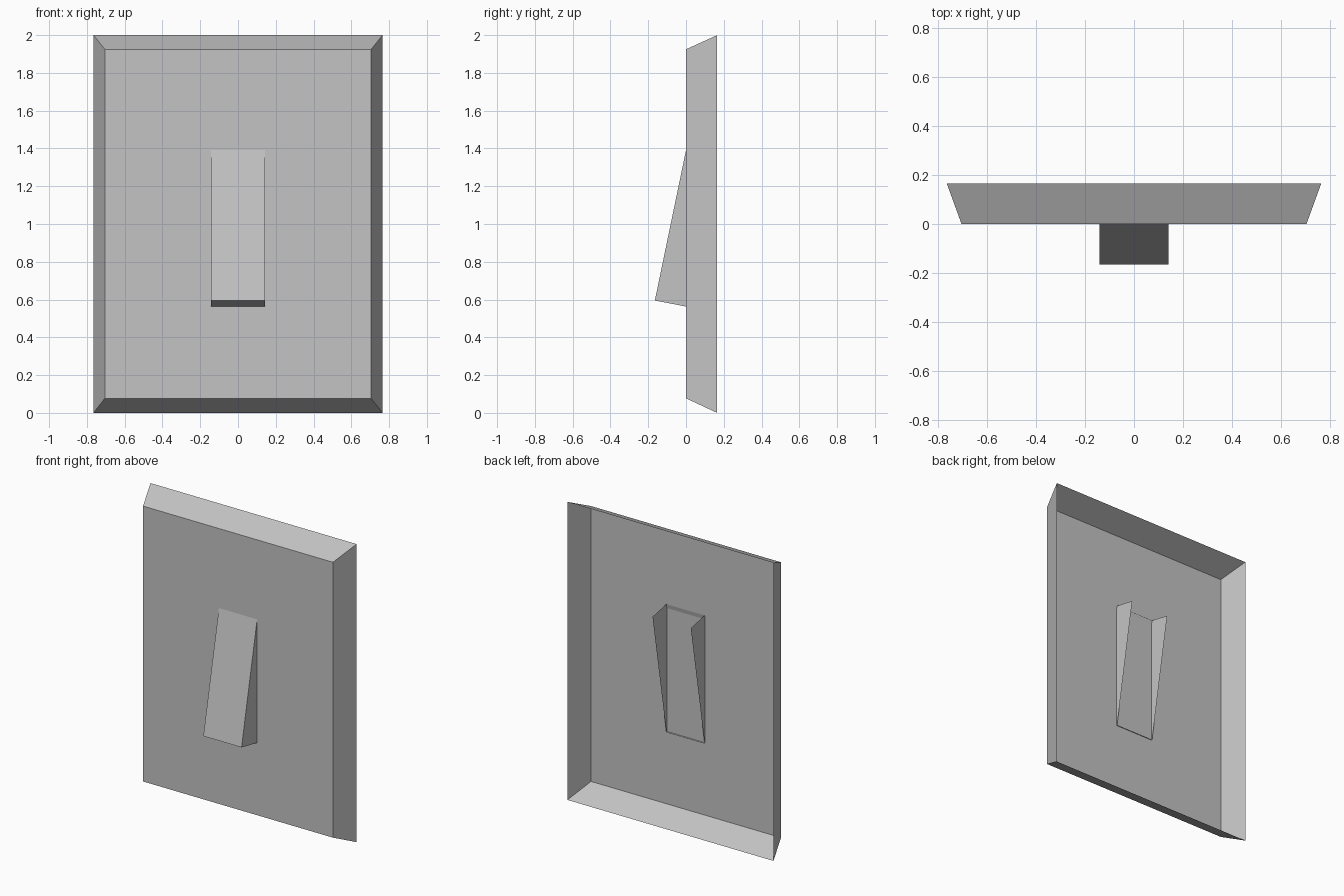
import bpy
import bmesh

cube = bpy.data.objects.get("Cube")
if cube:
    bpy.data.objects.remove(cube, do_unlink=True)

grey = bpy.data.materials.new("plain_grey")
grey.use_nodes = True
colour = (0.55, 0.55, 0.55, 1)
grey.diffuse_color = colour
grey.node_tree.nodes["Principled BSDF"].inputs["Base Color"].default_value = colour


def finish(name, bm):
    """Turn a bmesh into a flat-shaded object."""
    mesh = bpy.data.meshes.new(name)
    bm.to_mesh(mesh)
    bm.free()
    mesh.materials.append(grey)
    obj = bpy.data.objects.new(name, mesh)
    bpy.context.collection.objects.link(obj)
    return obj


def rectangle(bm, half_width, y, low, high):
    return [bm.verts.new((x, y, z)) for x, z in
            ((-half_width, low), (half_width, low),
             (half_width, high), (-half_width, high))]


# Wall plate: thin shell with sloping rims, open at the back
bm = bmesh.new()
front = rectangle(bm, 0.705, 0, 0.077, 1.925)
rim = rectangle(bm, 0.765, 0.165, 0, 2)
bm.faces.new(front)
for i in range(4):
    j = (i + 1) % 4
    bm.faces.new((front[j], front[i], rim[i], rim[j]))
finish("wall_plate", bm)

# Toggle: tilted lever shell, open at its top and back
bm = bmesh.new()
profile = [(0.006, 1.42), (-0.165, 0.595), (0.006, 0.562), (0.152, 1.39)]
right, left = [[bm.verts.new((x, y, z)) for y, z in profile]
               for x in (-0.142, 0.142)]
bm.faces.new(right[::-1])
bm.faces.new(left)
for i in range(2):
    bm.faces.new((right[i], right[i + 1], left[i + 1], left[i]))
toggle = finish("toggle_lever", bm)
